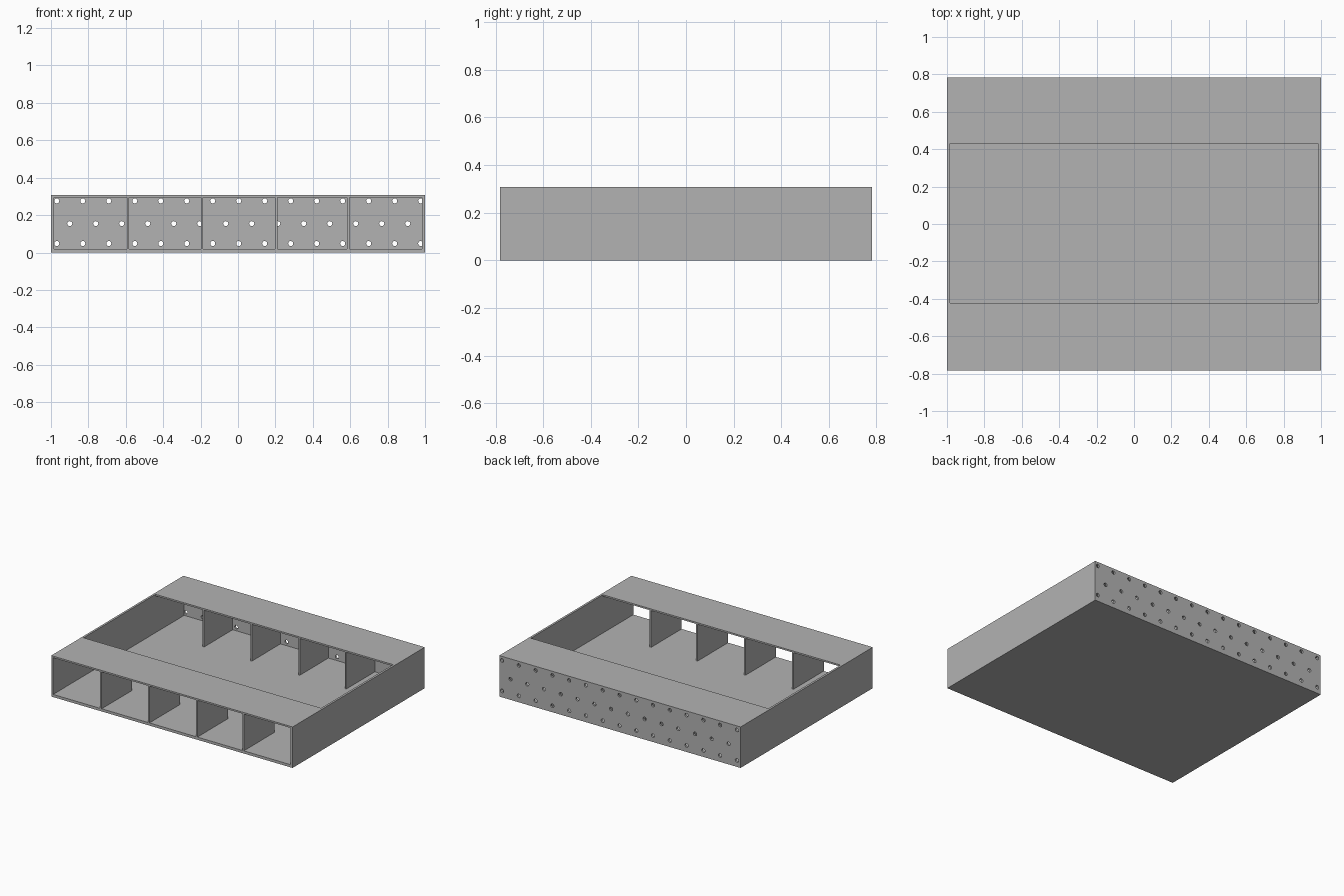
import bpy, bmesh
from mathutils import Matrix, Vector

cube = bpy.data.objects.get("Cube")
if cube:
    bpy.data.objects.remove(cube, do_unlink=True)

W, D, H = 1.0, 0.782, 0.307        # half width, half depth, height
SIDE, FLOOR, ROOF, BACK = 0.016, 0.02, 0.012, 0.014
OPEN_FRONT, OPEN_BACK = -0.422, 0.43

grey = bpy.data.materials.new("plain grey")
grey.use_nodes = True
colour = (0.45, 0.45, 0.45, 1)
grey.diffuse_color = colour
grey.node_tree.nodes["Principled BSDF"].inputs["Base Color"].default_value = colour


def finish(bm, name):
    mesh = bpy.data.meshes.new(name)
    bm.to_mesh(mesh)
    bm.free()
    mesh.materials.append(grey)
    obj = bpy.data.objects.new(name, mesh)
    bpy.context.collection.objects.link(obj)
    return obj


def box(name, low, high):
    low, high = Vector(low), Vector(high)
    bm = bmesh.new()
    bmesh.ops.create_cube(bm, size=1, matrix=Matrix.Translation((low + high) / 2)
                          @ Matrix.Diagonal((high - low).to_4d()))
    return finish(bm, name)


def cut(obj, cutter):
    mod = obj.modifiers.new("cut", 'BOOLEAN')
    mod.operation, mod.solver, mod.object = 'DIFFERENCE', 'EXACT', cutter
    bpy.context.view_layer.update()
    graph = bpy.context.evaluated_depsgraph_get()
    mesh = bpy.data.meshes.new_from_object(obj.evaluated_get(graph))
    obj.modifiers.clear()
    obj.data = mesh
    bpy.data.objects.remove(cutter, do_unlink=True)


# Tray shell: hollow, open at the front and through the middle of the top
shell = box("tray_shell", (-W, -D, 0), (W, D, H))
cut(shell, box("hollow", (-W + SIDE, -1, FLOOR), (W - SIDE, D - BACK, H - ROOF)))
cut(shell, box("opening", (-W + SIDE, OPEN_FRONT, H / 2), (W - SIDE, OPEN_BACK, 1)))

# Three staggered rows of round holes through the back wall
bm = bmesh.new()
turn = Matrix.Rotation(1.5707963, 4, 'X')
for z, count in ((0.276, 15), (0.154, 14), (0.048, 15)):
    for i in range(count):
        x = 0.004 + (i - (count - 1) / 2) * 0.139
        bmesh.ops.create_cone(bm, cap_ends=True, segments=24, radius1=0.0135,
                              radius2=0.0135, depth=0.1,
                              matrix=Matrix.Translation((x, D, z)) @ turn)
cut(shell, finish(bm, "hole_cutter"))

# Upright dividers under the front and back strips
for i, x in enumerate((-0.588, -0.192, 0.205, 0.59)):
    for place, y0, y1 in (("front", -D, OPEN_FRONT), ("back", OPEN_BACK, D - BACK)):
        box(f"{place}_divider_{i + 1}", (x - 0.006, y0, FLOOR), (x + 0.006, y1, H - ROOF))
